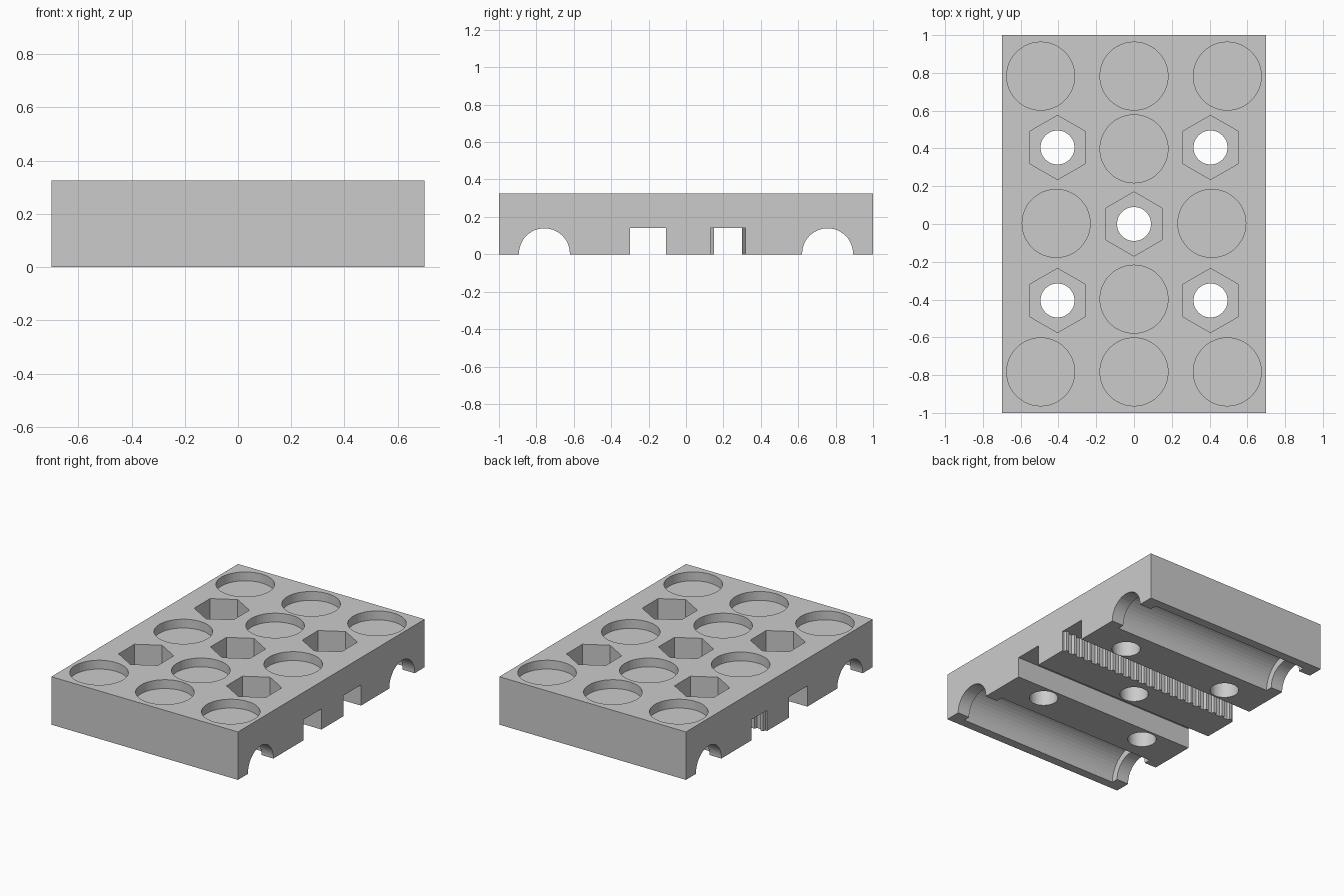
import bpy, math
from mathutils import Matrix

if "Cube" in bpy.data.objects:
    bpy.data.objects.remove(bpy.data.objects["Cube"])

# Carriage block
H = 0.325
bpy.ops.mesh.primitive_cube_add(size=1, location=(0, 0, H / 2))
block = bpy.context.object
block.name = "carriage_block"
block.scale = (1.4, 2, H)
bpy.ops.object.transform_apply(location=True, scale=True)


def cut(cutter):
    """Subtract a cutter from the block, then discard it."""
    cutter.hide_render = True
    mod = block.modifiers.new("cut", 'BOOLEAN')
    mod.operation, mod.solver, mod.object = 'DIFFERENCE', 'EXACT', cutter
    bpy.context.view_layer.objects.active = block
    bpy.ops.object.modifier_apply(modifier=mod.name)
    bpy.data.objects.remove(cutter, do_unlink=True)


def cut_round(x, y, z0, z1, r, sides=48):
    bpy.ops.mesh.primitive_cylinder_add(vertices=sides, radius=r, depth=z1 - z0,
                                        location=(x, y, (z0 + z1) / 2))
    cut(bpy.context.object)


def cut_along_x(y, r, length, sides=48):
    bpy.ops.mesh.primitive_cylinder_add(vertices=sides, radius=r, depth=length,
                                        location=(0, y, 0.003), rotation=(0, math.pi / 2, 0))
    cut(bpy.context.object)


def cut_outline(points, z0, z1):
    n = len(points)
    verts = [(x, y, z) for z in (z0, z1) for x, y in points]
    faces = [tuple(reversed(range(n))), tuple(range(n, 2 * n))]
    faces += [(i, (i + 1) % n, n + (i + 1) % n, n + i) for i in range(n)]
    me = bpy.data.meshes.new("outline")
    me.from_pydata(verts, [], faces)
    ob = bpy.data.objects.new("outline_cutter", me)
    bpy.context.collection.objects.link(ob)
    cut(ob)


# Rod channels with wider bearing pockets between end lips
for y in (-0.757, 0.757):
    cut_along_x(y, 0.136, 1.6)
    cut_along_x(y, 0.182, 1.22)

# Plain belt slot
cut_outline([(-0.8, -0.3), (0.8, -0.3), (0.8, -0.106), (-0.8, -0.106)], -0.1, 0.14)

# Toothed belt slot: tooth profile along the inner wall
pitch, crest, groove = 0.064, 0.15, 0.132
profile = []
for i in range(-12, 13):
    c = i * pitch
    profile += [(c - 0.022, crest), (c - 0.016, groove), (c + 0.016, groove), (c + 0.022, crest)]
profile += [(0.8, 0.32), (-0.8, 0.297)]
cut_outline(profile, -0.1, 0.14)

# Bolt holes with hexagonal nut pockets
for x, y in [(0, 0)] + [(sx * 0.405, sy * 0.405) for sx in (-1, 1) for sy in (-1, 1)]:
    cut_round(x, y, -0.1, 0.25, 0.09)
    cut_round(x, y, 0.16, 0.5, 0.17, 6)

# Shallow round recesses on top
recesses = [(0, s * 0.398) for s in (-1, 1)] + [(s * 0.412, 0.003) for s in (-1, 1)]
recesses += [(x, s * 0.783) for x in (-0.494, 0, 0.494) for s in (-1, 1)]
for x, y in recesses:
    cut_round(x, y, H - 0.06, 0.5, 0.18)
